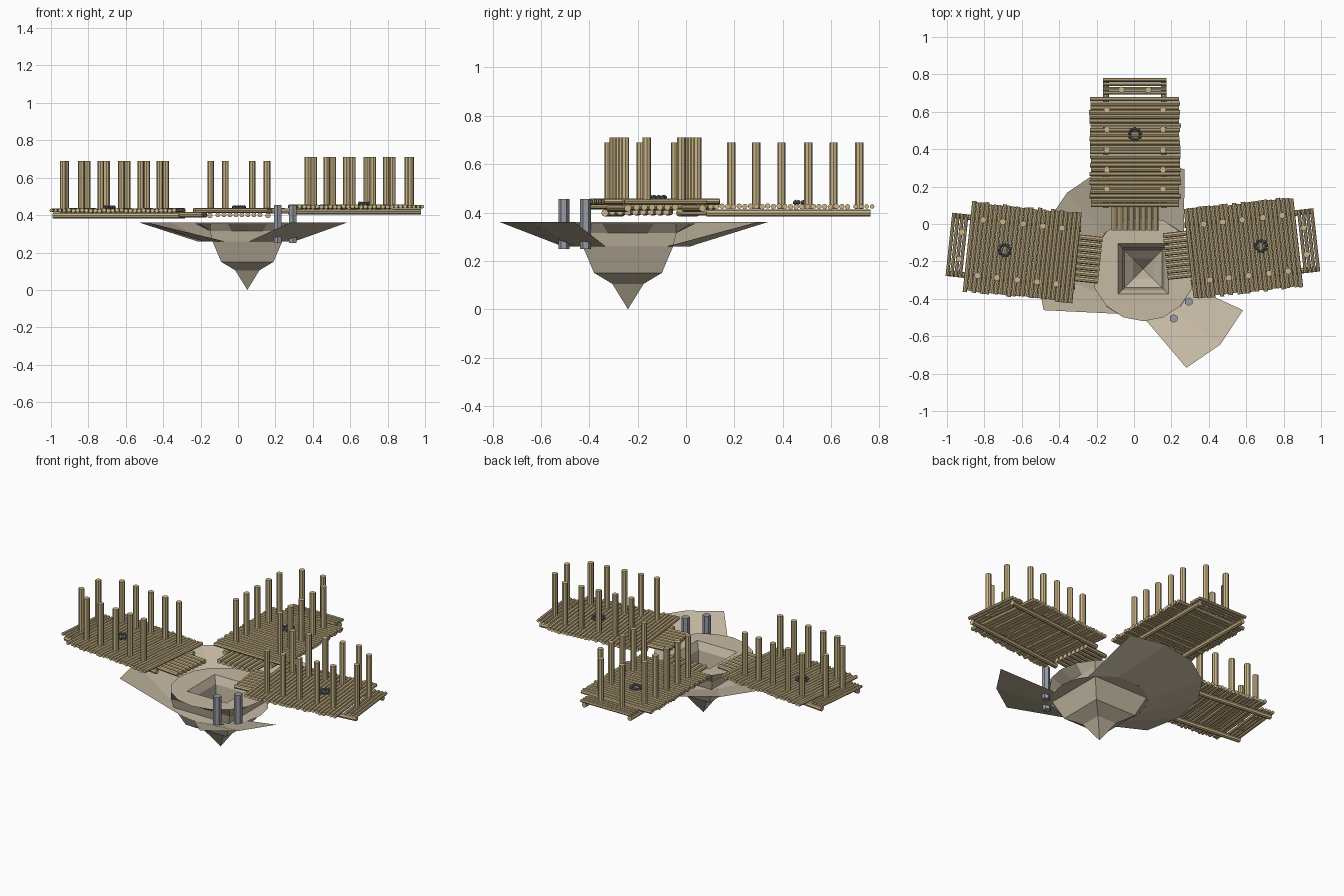
import bpy, bmesh, math, random
from mathutils import Vector, Matrix

if "Cube" in bpy.data.objects:
    bpy.data.objects.remove(bpy.data.objects["Cube"])

random.seed(4)


def mat(name, rgb):
    m = bpy.data.materials.new(name)
    m.diffuse_color = (*rgb, 1)
    m.use_nodes = True
    m.node_tree.nodes["Principled BSDF"].inputs["Base Color"].default_value = m.diffuse_color
    return m


WOOD = mat("pale wood", (0.60, 0.47, 0.25))
STONE = mat("sandy stone", (0.56, 0.49, 0.37))
GREY = mat("grey metal", (0.31, 0.33, 0.37))
DARK = mat("dark slate", (0.13, 0.15, 0.20))
CX, CY = 0.05, -0.24        # axis of the central bowl


def finish(bm, name, material, matrix=Matrix(), normals=True):
    if normals:
        bmesh.ops.recalc_face_normals(bm, faces=bm.faces)
    me = bpy.data.meshes.new(name)
    bm.to_mesh(me)
    bm.free()
    me.materials.append(material)
    ob = bpy.data.objects.new(name, me)
    ob.matrix_world = matrix
    bpy.context.collection.objects.link(ob)
    return ob


def log(bm, a, b, r, sides=8):
    a, b = Vector(a), Vector(b)
    d = b - a
    rot = d.to_track_quat('Z', 'Y').to_matrix().to_4x4()
    bmesh.ops.create_cone(bm, cap_ends=True, segments=sides, radius1=r, radius2=r,
                          depth=d.length, matrix=Matrix.Translation((a + b) / 2) @ rot)


def polar(r, deg, z):
    a = math.radians(deg)
    return (CX + r * math.cos(a), CY + r * math.sin(a), z)


def loft(name, rings, n=16):
    """Rings of (size, z, square?) joined around the bowl axis."""
    bm = bmesh.new()
    loops = []
    for size, z, square in rings:
        loop = []
        for i in range(n):
            d = 360 * i / n
            a = math.radians(d)
            k = max(abs(math.cos(a)), abs(math.sin(a))) if square else 1
            loop.append(bm.verts.new(polar(size / k, d, z)))
        loops.append(loop)
    for p, q in zip(loops, loops[1:]):
        for i in range(n):
            j = (i + 1) % n
            bm.faces.new((p[i], p[j], q[j], q[i]))
    bmesh.ops.remove_doubles(bm, verts=bm.verts, dist=0.0005)
    return finish(bm, name, STONE)


# Central bowl: square stepped hull, flared round collar, square funnel inside
loft("bowl_hull", [(0, 0.0, True), (0.065, 0.105, True), (0.14, 0.15, True),
                   (0.187, 0.26, True), (0.2, 0.315, True), (0.28, 0.355, False),
                   (0.135, 0.355, True), (0.112, 0.31, True), (0.10, 0.16, True),
                   (0.055, 0.115, True), (0, 0.03, True)])
loft("bowl_floor_ring", [(0.187, 0.26, True), (0.27, 0.26, False)])


# Flared petals around the bowl
def petal(name, out0, out1, in0, in1, n):
    bm = bmesh.new()
    pairs = []
    for i in range(n + 1):
        t = i / n
        pairs.append((bm.verts.new(polar(0.27, in0 + (in1 - in0) * t, 0.26)),
                      bm.verts.new(polar(0.577, out0 + (out1 - out0) * t, 0.36))))
    for (a, b), (c, d) in zip(pairs, pairs[1:]):
        bm.faces.new((a, b, d, c))
    finish(bm, name, STONE)


petal("petal_back_left", 67.5, 202.5, 37, 243, 6)
petal("petal_front_right", -66.5, -22.5, -88, -20, 2)

# Two grey pillars standing on the front right petal
bm = bmesh.new()
for x, y in ((0.212, -0.505), (0.293, -0.415)):
    log(bm, (x, y, 0.25), (x, y, 0.455), 0.023, 6)
finish(bm, "grey_pillars", GREY)


# Log decks: local x points outward from the bowl
def deck(name, x, y, dz, deg):
    m = Matrix.Translation((x, y, dz)) @ Matrix.Rotation(math.radians(deg), 4, 'Z')

    bm = bmesh.new()                                  # floor logs
    n = 25
    for i in range(n):
        u = -0.283 + 0.566 * i / (n - 1)
        w0, w1 = (0.24 + random.uniform(-0.006, 0.006) for _ in range(2))
        z = 0.425 + random.uniform(-0.002, 0.002)
        log(bm, (u, -w0, z), (u, w1, z), 0.0115)
    finish(bm, name + "_floor_logs", WOOD, m)

    bm = bmesh.new()                                  # outer step logs
    for u in (0.316, 0.339, 0.362, 0.385):
        log(bm, (u, -0.17, 0.425), (u, 0.17, 0.425), 0.0095)
    finish(bm, name + "_step_logs", WOOD, m)

    bm = bmesh.new()                                  # carrying beams
    for v in (-0.155, 0.155):
        log(bm, (-0.30, v, 0.398), (0.378, v, 0.398), 0.015)
    finish(bm, name + "_beams", WOOD, m)

    bm = bmesh.new()                                  # gangway towards the bowl
    for i in range(8):
        v = -0.112 + 0.032 * i
        log(bm, (-0.42, v, 0.402), (-0.26, v, 0.402), 0.0135)
    finish(bm, name + "_gangway_logs", WOOD, m)

    bm = bmesh.new()                                  # upright posts
    spots = [(u, 0.15) for u in (-0.197, -0.095, 0.01, 0.121, 0.225)] + [(0.332, 0.072)]
    for u, v in spots:
        for s in (-1, 1):
            log(bm, (u, s * v, 0.415), (u, s * v, 0.69), 0.0175)
    finish(bm, name + "_posts", WOOD, m)

    bm = bmesh.new()                                  # ring of small stones
    for i in range(9):
        a = math.tau * i / 9
        p = (0.094 + 0.029 * math.cos(a), 0.029 * math.sin(a), 0.442)
        bmesh.ops.create_icosphere(bm, subdivisions=1, radius=0.011,
                                   matrix=Matrix.Translation(p))
    finish(bm, name + "_stone_ring", DARK, m)


deck("back_deck", 0.005, 0.385, 0.0, 90)
deck("left_deck", -0.5975, -0.15, 0.0, 174)
deck("right_deck", 0.585, -0.128, 0.02, 6.3)
